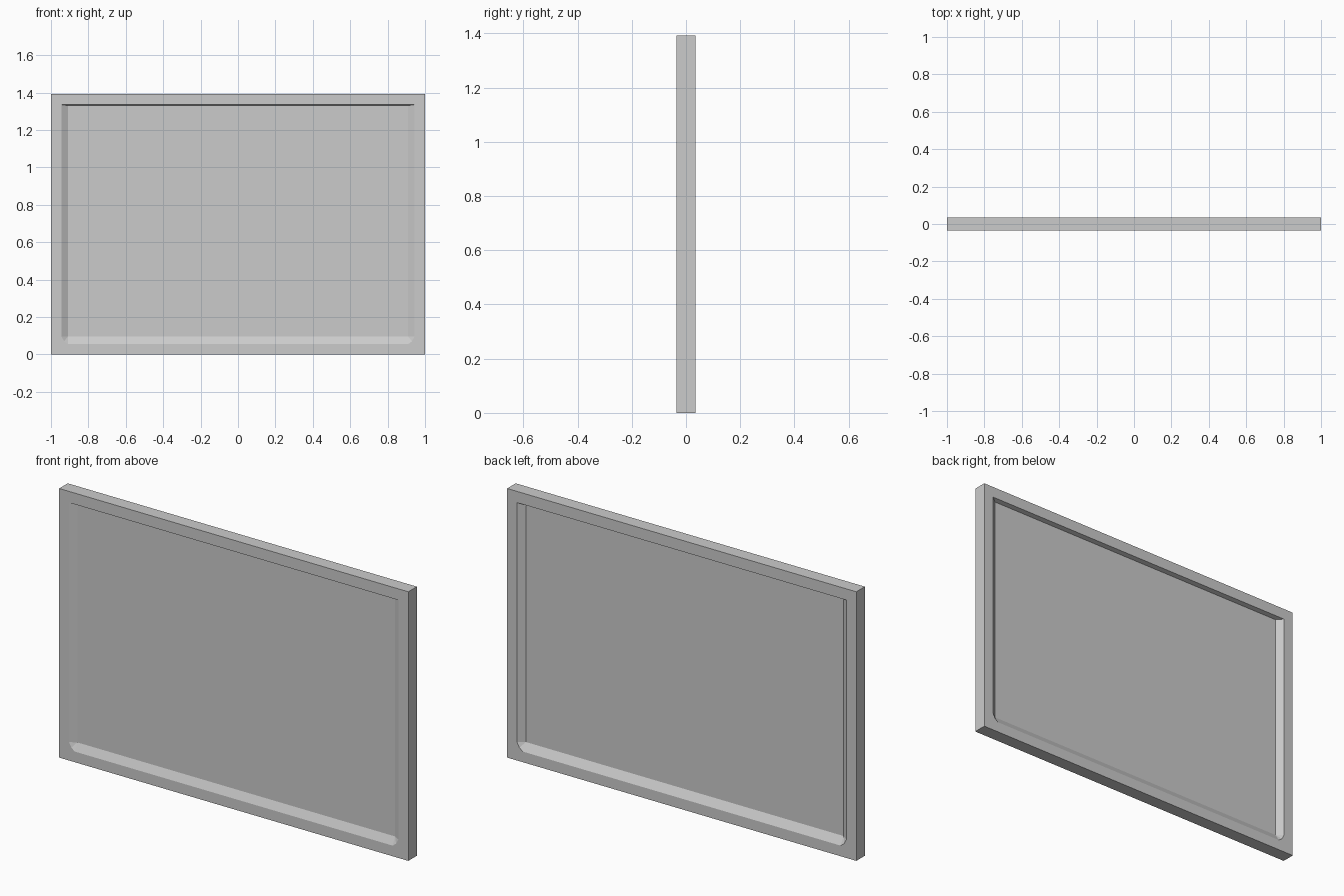
import bpy, bmesh

if "Cube" in bpy.data.objects:
    bpy.data.objects.remove(bpy.data.objects["Cube"])

H, D = 1.393, 0.035


def mirrored(right):
    """Close a right-half outline (top to bottom) with its mirror image."""
    return right + [(-x, z) for x, z in reversed(right)]


# Outlines with matching points: outer edge, recess lip, flat panel
outer = mirrored([(1, H), (1, 0.095), (1, 0), (0.91, 0)])
lip = mirrored([(0.943, 1.335), (0.943, 0.095), (0.93, 0.07), (0.91, 0.055)])
panel = mirrored([(0.91, 1.33)] + [(0.91, 0.095)] * 3)


def ring(bm, outline, y):
    return [bm.verts.new((x, y, z)) for x, z in outline]


def bridge(bm, a, b):
    n = len(a)
    for i in range(n):
        j = (i + 1) % n
        bm.faces.new((a[i], a[j], b[j], b[i]))


bm = bmesh.new()
edges = []
# Framed recess on the front and the back
for side, depth in ((-1, 0.02), (1, 0.025)):
    rim = ring(bm, outer, side * D)
    edge = ring(bm, lip, side * D)
    flat = ring(bm, panel, side * (D - depth))
    bridge(bm, rim, edge)
    bridge(bm, edge, flat)
    bm.faces.new([flat[0], flat[1], flat[-2], flat[-1]])
    edges.append(rim)
# Outer rim joining both sides
bridge(bm, edges[0], edges[1])

bmesh.ops.remove_doubles(bm, verts=bm.verts, dist=0.0005)
bmesh.ops.recalc_face_normals(bm, faces=bm.faces)
mesh = bpy.data.meshes.new("framed_panel")
bm.to_mesh(mesh)
bm.free()
obj = bpy.data.objects.new("framed_panel", mesh)
bpy.context.collection.objects.link(obj)
